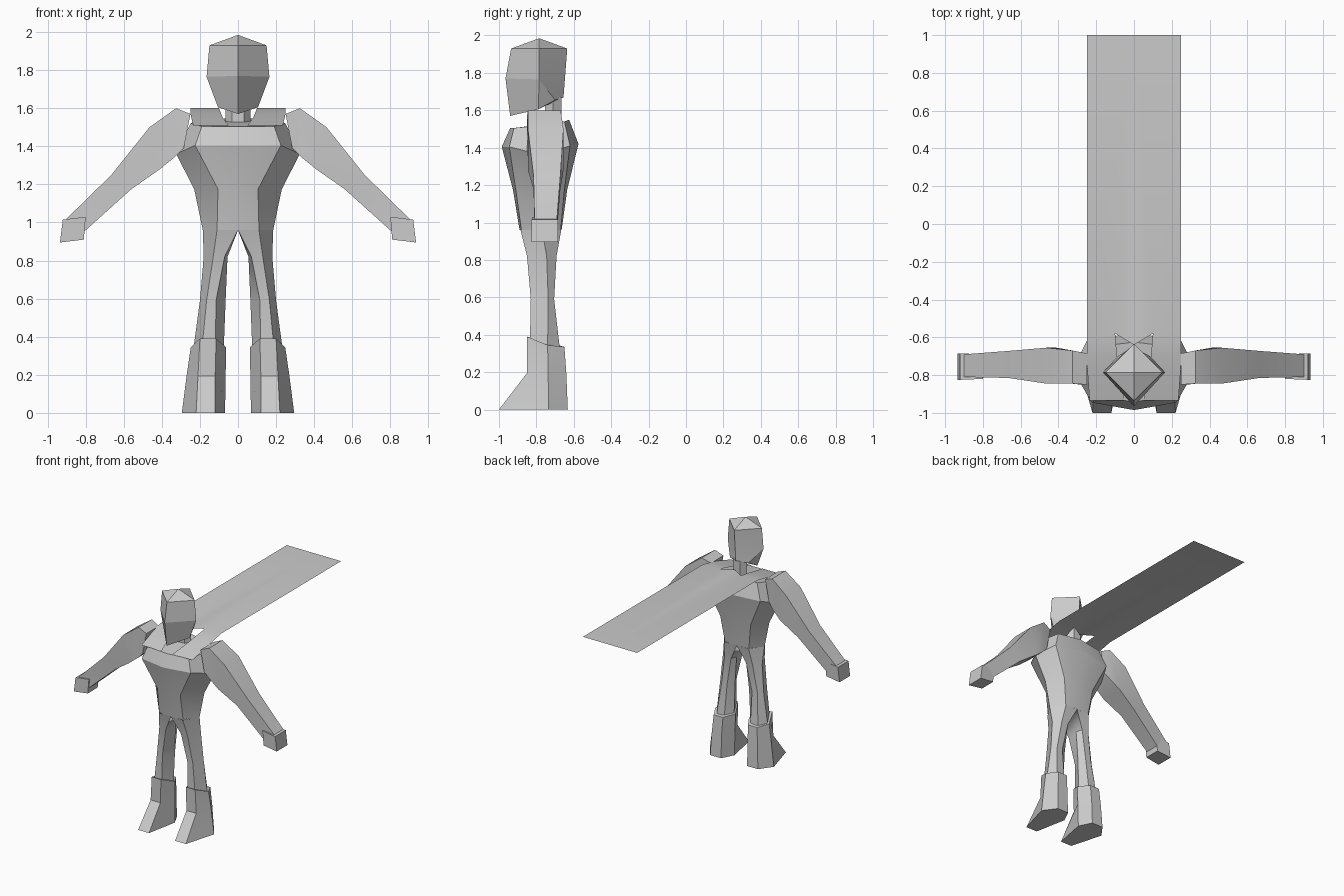
import bpy, bmesh, math

if "Cube" in bpy.data.objects:
    bpy.data.objects.remove(bpy.data.objects["Cube"])


def finish(name, bm, mirror=False, angle=30):
    bmesh.ops.remove_doubles(bm, verts=bm.verts, dist=0.001)
    bmesh.ops.recalc_face_normals(bm, faces=bm.faces)
    me = bpy.data.meshes.new(name)
    bm.to_mesh(me)
    bm.free()
    ob = bpy.data.objects.new(name, me)
    bpy.context.collection.objects.link(ob)
    bpy.ops.object.select_all(action='DESELECT')
    ob.select_set(True)
    bpy.context.view_layer.objects.active = ob
    bpy.ops.object.shade_smooth_by_angle(angle=math.radians(angle))
    if mirror:
        ob.modifiers.new("Mirror", 'MIRROR')
    return ob


def loft(name, rings, mirror=False, caps=(True, True), angle=30):
    """Skin a stack of equal-length closed rings."""
    bm = bmesh.new()
    vs = [[bm.verts.new(p) for p in r] for r in rings]
    n = len(rings[0])
    for a, b in zip(vs, vs[1:]):
        for i in range(n):
            j = (i + 1) % n
            bm.faces.new((a[i], a[j], b[j], b[i]))
    if caps[0]:
        bm.faces.new(vs[0])
    if caps[1]:
        bm.faces.new(vs[-1])
    return finish(name, bm, mirror, angle)


def sym(half):
    """Complete a front-to-back half ring by reflecting it in x."""
    return half + [(-x, y, z) for x, y, z in half[-2:0:-1]]


# Head: faceted diamond section with a low pyramid crown and a pointed chin
apex = (0, -.785, 1.985)
loft("head", [
    sym([apex, apex, apex, apex]),
    sym([(0, -.935, 1.93), (.15, -.785, 1.93), (.15, -.785, 1.93), (0, -.635, 1.93)]),
    sym([(0, -.965, 1.77), (.165, -.785, 1.765), (.165, -.785, 1.765), (0, -.645, 1.8)]),
    sym([(0, -.94, 1.57), (.105, -.79, 1.605), (.085, -.70, 1.655), (0, -.655, 1.67)]),
], caps=(False, True), angle=15)

# Neck
loft("neck", [[(.065 * math.cos(k * math.pi / 3), -.71 + .05 * math.sin(k * math.pi / 3), z)
               for k in range(6)] for z in (1.5, 1.67)])

# Torso: eight-sided, broad chest tapering to the hips
loft("torso", [
    sym([(0, -.94, 1.505), (.19, -.92, 1.505), (.25, -.77, 1.52), (.2, -.65, 1.54), (0, -.625, 1.55)]),
    sym([(0, -.985, 1.405), (.225, -.945, 1.405), (.325, -.77, 1.36), (.25, -.62, 1.41), (0, -.575, 1.42)]),
    sym([(0, -.925, 1.175), (.105, -.91, 1.175), (.23, -.77, 1.175), (.14, -.65, 1.175), (0, -.635, 1.175)]),
    sym([(0, -.89, .96), (.11, -.88, .96), (.185, -.77, .96), (.11, -.67, .96), (0, -.665, .96)]),
], caps=(True, False))


def limb_ring(z, xs, ys):
    """Six-sided leg ring: xs = outer, outer mid, inner mid, inner; ys and z = front, side, back."""
    o, f1, f2, i = xs
    return [(f1, ys[0], z[0]), (o, ys[1], z[1]), (f1, ys[2], z[2]),
            (f2, ys[2], z[2]), (i, ys[1], z[1]), (f2, ys[0], z[0])]


# Legs
loft("leg", [
    limb_ring((.96,) * 3, (.185, .11, 0, 0), (-.885, -.77, -.667)),
    limb_ring((.82,) * 3, (.18, .13, .07, .055), (-.85, -.745, -.692)),
    limb_ring((.59,) * 3, (.20, .165, .115, .065), (-.83, -.737, -.705)),
    limb_ring((.33,) * 3, (.235, .19, .12, .075), (-.835, -.74, -.675)),
], mirror=True, caps=(False, True))

# Boots with sloping toes
loft("boot", [
    limb_ring((.39, .345, .335), (.248, .20, .115, .062), (-.85, -.74, -.65)),
    limb_ring((.195,) * 3, (.27, .21, .12, .065), (-.85, -.737, -.64)),
    limb_ring((0,) * 3, (.295, .22, .12, .068), (-1.0, -.735, -.632)),
], mirror=True)


def box_rings(sections):
    """Four-sided rings from (top x, top z, bottom x, bottom z, front y, back y)."""
    return [[(tx, f, tz), (tx, b, tz), (bx, b, bz), (bx, f, bz)]
            for tx, tz, bx, bz, f, b in sections]


# Arms
loft("arm", box_rings([
    (.25, 1.57, .285, 1.39, -.85, -.685),
    (.325, 1.60, .33, 1.345, -.845, -.67),
    (.465, 1.50, .41, 1.28, -.845, -.655),
    (.665, 1.25, .56, 1.175, -.815, -.672),
    (.90, 1.02, .81, .95, -.81, -.69),
]), mirror=True)

# Hands
loft("hand", box_rings([
    (.92, 1.015, .935, .895, -.825, -.685),
    (.80, 1.03, .81, .91, -.82, -.69),
]), mirror=True)

# Cape: long flat sheet with two flaps running down over the shoulders
bm = bmesh.new()
bm.faces.new([bm.verts.new(p) for p in
              ((0, -.64, 1.6), (.1, -.58, 1.6), (.25, -.58, 1.6), (.25, 1, 1.6), (0, 1, 1.6))])
flap = [[bm.verts.new(p) for p in ((a, y, z), (b, y, z))]
        for a, b, y, z in ((.1, .25, -.58, 1.6), (.09, .25, -.70, 1.575),
                           (.08, .245, -.80, 1.55), (.05, .235, -.935, 1.51))]
for p, q in zip(flap, flap[1:]):
    bm.faces.new((p[0], q[0], q[1], p[1]))
finish("cape", bm, mirror=True)
